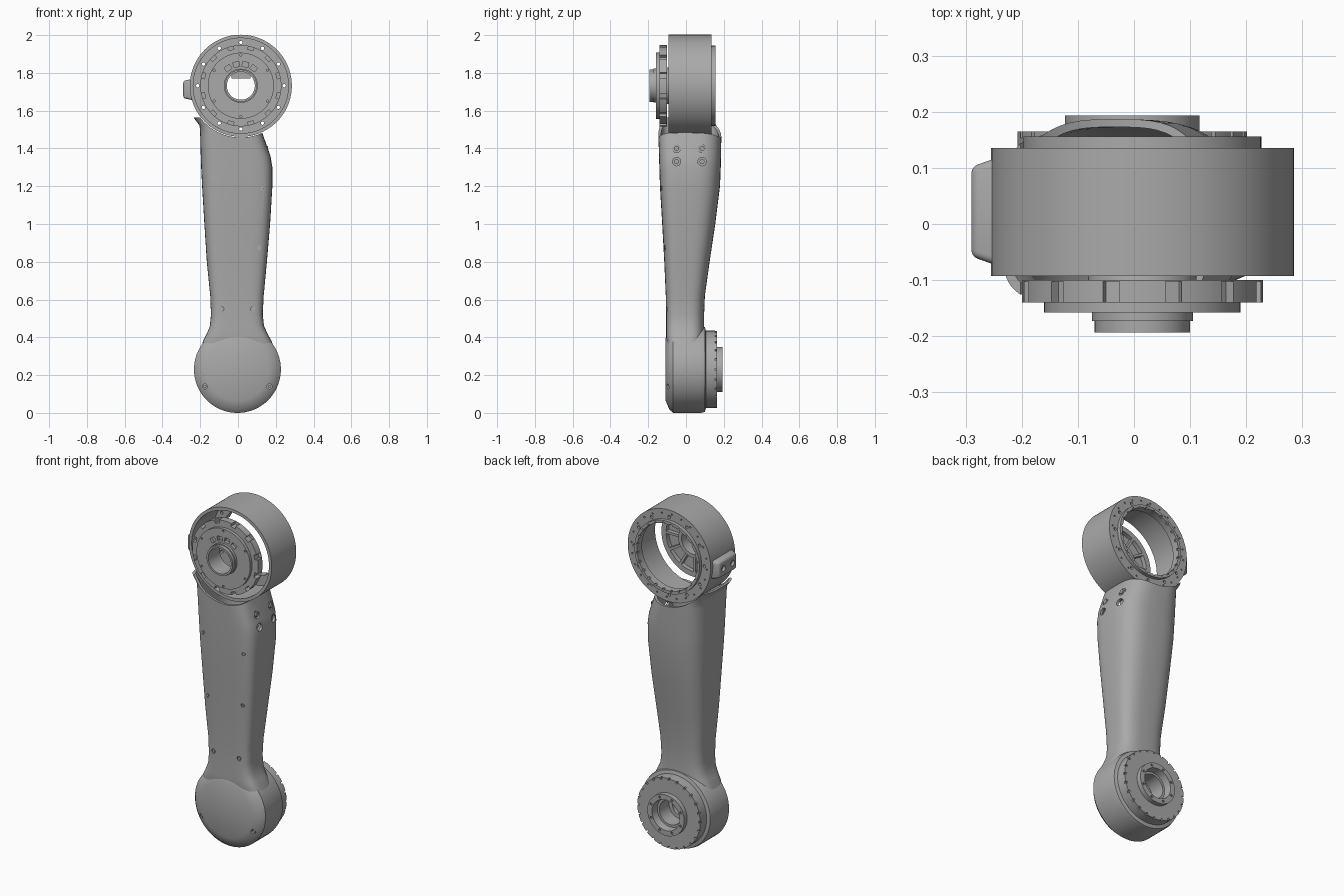
import bpy, bmesh, math
from mathutils import Matrix, Vector

if "Cube" in bpy.data.objects:
    bpy.data.objects.remove(bpy.data.objects["Cube"])

grey = bpy.data.materials.new("machined_grey")
grey.use_nodes = True
COLOUR = (0.4, 0.4, 0.4, 1)
grey.diffuse_color = COLOUR
grey.node_tree.nodes["Principled BSDF"].inputs["Base Color"].default_value = COLOUR

UPPER = Vector((0.015, 0, 1.732))   # upper joint axis
LOWER = Vector((-0.003, 0, 0.23))   # lower joint axis
T = Matrix.Translation


def make(name, bm):
    """Turn a bmesh into an object."""
    bmesh.ops.recalc_face_normals(bm, faces=bm.faces)
    mesh = bpy.data.meshes.new(name)
    bm.to_mesh(mesh)
    bm.free()
    obj = bpy.data.objects.new(name, mesh)
    bpy.context.collection.objects.link(obj)
    return obj


def cut(obj, bm):
    """Subtract a bmesh from an object and keep the plain result."""
    tool = make("cutter", bm)
    tool.hide_render = True
    mod = obj.modifiers.new("cut", 'BOOLEAN')
    mod.operation, mod.solver, mod.object = 'DIFFERENCE', 'EXACT', tool
    result = obj.evaluated_get(bpy.context.evaluated_depsgraph_get())
    mesh = bpy.data.meshes.new_from_object(result)
    obj.modifiers.clear()
    obj.data = mesh
    bpy.data.objects.remove(tool)


def finish(obj, angle=30):
    obj.data.materials.clear()
    obj.data.materials.append(grey)
    for p in obj.data.polygons:
        p.material_index = 0
        p.use_smooth = True
    obj.data.set_sharp_from_angle(angle=math.radians(angle))


def revolve(name, centre, profile, steps=72):
    """Spin (radius, y) points about the y axis through centre."""
    bm = bmesh.new()
    vs = [bm.verts.new((r, y, 0)) for r, y in profile]
    pairs = list(zip(vs, vs[1:]))
    if profile[0][0] > 0:
        pairs.append((vs[-1], vs[0]))
    es = [bm.edges.new(p) for p in pairs]
    bmesh.ops.spin(bm, geom=vs + es, cent=(0, 0, 0), axis=(0, 1, 0),
                   angle=math.tau, steps=steps)
    bmesh.ops.remove_doubles(bm, verts=bm.verts, dist=1e-5)
    bmesh.ops.translate(bm, verts=bm.verts, vec=centre)
    return make(name, bm)


def box(bm, centre, angle, r, y, size):
    """Box at a polar position; size is radial, y, tangential."""
    m = T(centre) @ Matrix.Rotation(-angle, 4, 'Y') @ T((r, y, 0))
    bmesh.ops.create_cube(bm, size=1, matrix=m @ Matrix.Diagonal((*size, 1)))


def rod(bm, pos, radius, depth, axis='X', segs=16):
    """Cylinder along y (turned about X) or along x (turned about Y)."""
    m = T(pos) @ Matrix.Rotation(math.pi / 2, 4, axis)
    bmesh.ops.create_cone(bm, cap_ends=True, segments=segs, radius1=radius,
                          radius2=radius, depth=depth, matrix=m)


def polar(centre, angle, r, y):
    return centre + Vector((r * math.cos(angle), y, r * math.sin(angle)))


def turns(n, offset=0.0):
    return [math.tau * (i + offset) / n for i in range(n)]


# Arm sections: z, right x, left x, front y, back y
SECTIONS = [
    (.33, -.20, .195, -.095, .09), (.38, -.185, .178, -.104, .097),
    (.42, -.165, .156, -.105, .097), (.46, -.149, .138, -.105, .096),
    (.52, -.143, .131, -.105, .096), (.62, -.147, .136, -.107, .10),
    (.80, -.165, .153, -.115, .125), (1.0, -.178, .170, -.126, .155),
    (1.2, -.190, .182, -.138, .18), (1.3, -.195, .182, -.141, .184),
    (1.36, -.197, .172, -.143, .186), (1.47, -.2, .133, -.146, .187),
    (1.52, -.203, .12, -.146, .187), (1.565, -.236, .10, -.14, .18)]


def section(z, xa, xb, ya, yb, inset=0, n=56):
    """Rounded section: squarer at the front, more bulged at the back."""
    cx, cy = (xa + xb) / 2, (ya + yb) / 4
    pts = []
    for a in turns(n):
        c, s = math.cos(a), math.sin(a)
        power = 2 / 3 if s > 0 else 2 / 4.5
        half = (yb - cy if s > 0 else cy - ya) - inset
        x = math.copysign(abs(c) ** power, c) * ((xb - xa) / 2 - inset)
        y = math.copysign(abs(s) ** power, s) * half
        pts.append((cx + x, cy + y, z))
    return pts


def loft(rows, inset=0):
    bm = bmesh.new()
    rings = [[bm.verts.new(p) for p in section(*row, inset)] for row in rows]
    for a, b in zip(rings, rings[1:]):
        for i in range(len(a)):
            j = (i + 1) % len(a)
            bm.faces.new((a[i], a[j], b[j], b[i]))
    bm.faces.new(rings[0])
    bm.faces.new(rings[-1])
    return bm


def front_y(z):
    """Front surface of the arm at a height."""
    for a, b in zip(SECTIONS, SECTIONS[1:]):
        if a[0] <= z <= b[0]:
            return a[3] + (b[3] - a[3]) * (z - a[0]) / (b[0] - a[0])


# Arm shell, hollow and hugging the upper ring
arm = make("arm_shell", loft(SECTIONS))
hollow = [row for row in SECTIONS if row[0] > .6]
hollow.append((1.62,) + hollow[-1][1:])
cut(arm, loft(hollow, 0.014))
bm = bmesh.new()
rod(bm, UPPER, .274, 1, segs=96)
cut(arm, bm)

# Counterbored screws on the front and on the left side
holes, screws = bmesh.new(), bmesh.new()
for x, z in [(-.135, 1.25), (.13, 1.19), (-.12, .875), (.113, .875),
             (-.088, .55), (.08, .55)]:
    y = front_y(z)
    rod(holes, (x, y - .04, z), .013, .1)
    rod(screws, (x, y + .01, z), .008, .012)
for y in (-.05, .085):
    for z in (1.33, 1.4):
        rod(holes, (.23, y, z), .022, .17, 'Y')
        rod(screws, (.145, y, z), .022, .014, 'Y')
        rod(screws, (.15, y, z), .013, .02, 'Y')
cut(arm, holes)

# Lower joint: chamfered bulb with an open socket at the back
bulb = revolve("lower_joint", LOWER, [
    (0, -.108), (.165, -.108), (.212, -.088), (.23, -.068), (.23, .08), (.225, .1),
    (.205, .105), (.205, .165), (.12, .165), (.12, .193), (.09, .193),
    (.085, .15), (.072, .15), (.072, .06), (.05, .06), (.05, .0), (0, .0)])
bm = bmesh.new()
for a in turns(24):
    box(bm, LOWER, a, .205, .165, (.022, .024, .01))
for a in turns(8, .5):
    rod(bm, polar(LOWER, a, .104, .193), .007, .02, segs=10)
for x in (-.175, .167):
    rod(bm, (x, -.12, .14), .013, .08)
    rod(screws, (x, -.084, .14), .008, .012)
cut(bulb, bm)
screw_heads = make("screw_heads", screws)

# Upper ring: thin wall with an inward flange at the back
ring = revolve("upper_ring", UPPER, [
    (.27, -.093), (.27, .135), (.212, .135), (.212, .156), (.195, .156),
    (.195, .11), (.252, .11), (.252, -.093)], 96)
bm = bmesh.new()
for a in turns(12):
    rod(bm, polar(UPPER, a, .229, .12), .009, .1, segs=12)
for a in turns(24, .5):
    box(bm, UPPER, a, .195, .156, (.014, .03, .012))
for a in turns(24, .25):
    rod(bm, polar(UPPER, a, .246, .135), .005, .02, segs=8)
cut(ring, bm)

# Hub: stepped disc in the mouth of the ring
hub = revolve("hub", UPPER, [
    (.074, -.193), (.085, -.193), (.085, -.173), (.09, -.173), (.09, -.158),
    (.175, -.158), (.175, -.14), (.215, -.14), (.215, -.1), (.185, -.1),
    (.185, -.125), (.1, -.125), (.095, -.085), (.074, -.085)], 96)
bm = bmesh.new()
for a in turns(12, .5):
    box(bm, UPPER, a, .213, -.125, (.034, .045, .03))
for a in turns(6, .5):
    rod(bm, polar(UPPER, a, .163, -.158), .006, .02, segs=10)
for i in range(4):
    box(bm, UPPER, math.radians(54 + 24 * i), .115, -.155, (.026, .03, .032))
cut(hub, bm)

# Ribs behind the hub and a small plate inside its bore
bm = bmesh.new()
for a in turns(12):
    box(bm, UPPER, a, .142, -.113, (.09, .026, .014))
box(bm, UPPER, math.pi / 2, .06, -.1, (.042, .01, .1))
ribs = make("hub_ribs", bm)

# Connector block on the right side of the ring
bm = bmesh.new()
bmesh.ops.create_cube(bm, size=1)
for v in bm.verts:
    k = 1 if v.co.x > 0 else .82
    v.co = (-.265 + v.co.x * .05, .022 + v.co.y * .195 * k, 1.712 + v.co.z * .112 * k)
edges = [e for e in bm.edges if min(v.co.x for v in e.verts) < -.28]
bmesh.ops.bevel(bm, geom=edges, offset=.012, segments=3, affect='EDGES', profile=.5)
connector = make("connector_block", bm)
bm = bmesh.new()
for y in (-.02, .064):
    rod(bm, (-.29, y, 1.712), .017, .03, 'Y')
cut(connector, bm)

for part in (arm, screw_heads, bulb, ring, hub, ribs, connector):
    finish(part)
